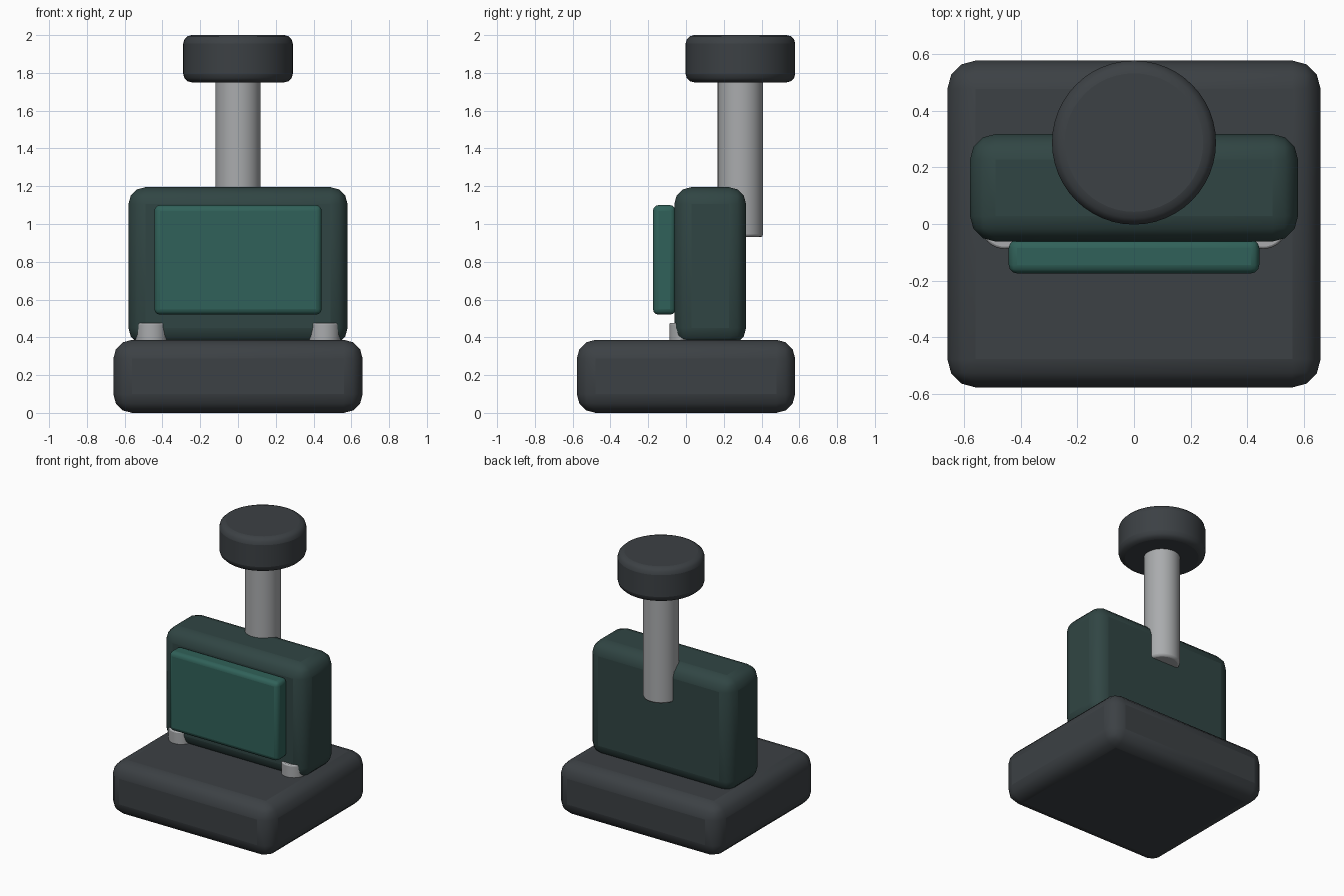
import bpy, math

if "Cube" in bpy.data.objects:
    bpy.data.objects.remove(bpy.data.objects["Cube"])


def material(name, r, g, b):
    m = bpy.data.materials.new(name)
    m.diffuse_color = (r, g, b, 1)
    m.use_nodes = True
    m.node_tree.nodes["Principled BSDF"].inputs["Base Color"].default_value = m.diffuse_color
    return m


charcoal = material("charcoal", 0.045, 0.052, 0.058)
dark_green = material("dark_green", 0.03, 0.06, 0.057)
teal = material("teal", 0.03, 0.12, 0.10)
metal = material("metal", 0.40, 0.41, 0.42)


def finish(obj, name, mat, bevel, segments):
    """Name, colour, round the edges and shade smooth."""
    obj.name = name
    obj.data.materials.append(mat)
    bpy.ops.object.transform_apply(location=False, rotation=False, scale=True)
    bpy.ops.object.shade_smooth_by_angle(angle=math.radians(40))
    mod = obj.modifiers.new("rounding", 'BEVEL')
    mod.width = bevel
    mod.segments = segments
    mod.limit_method = 'ANGLE'
    mod.angle_limit = math.radians(40)


def box(name, lo, hi, mat, bevel, segments=3):
    centre = [(a + b) / 2 for a, b in zip(lo, hi)]
    bpy.ops.mesh.primitive_cube_add(size=1, location=centre)
    obj = bpy.context.object
    obj.scale = [b - a for a, b in zip(lo, hi)]
    finish(obj, name, mat, bevel, segments)


def cylinder(name, x, y, z0, z1, radius, mat, bevel, sides=48, segments=3):
    bpy.ops.mesh.primitive_cylinder_add(vertices=sides, radius=radius, depth=z1 - z0,
                                        location=(x, y, (z0 + z1) / 2))
    finish(bpy.context.object, name, mat, bevel, segments)


# Base slab, upright body and raised front panel
box("base", (-0.66, -0.578, 0), (0.66, 0.578, 0.387), charcoal, 0.1)
box("body", (-0.58, -0.062, 0.36), (0.58, 0.318, 1.195), dark_green, 0.09)
box("front_panel", (-0.443, -0.175, 0.52), (0.443, -0.055, 1.10), teal, 0.03)

# Pins joining the body to the base
for side, x in (("left", -0.457), ("right", 0.457)):
    cylinder(side + "_pin", x, -0.003, 0.33, 0.477, 0.085, metal, 0.008, 32, 2)

# Post behind the body with a round cap
cylinder("post", 0, 0.288, 0.93, 1.80, 0.12, metal, 0.015, segments=2)
cylinder("cap", 0, 0.288, 1.75, 2.0, 0.29, charcoal, 0.045)
